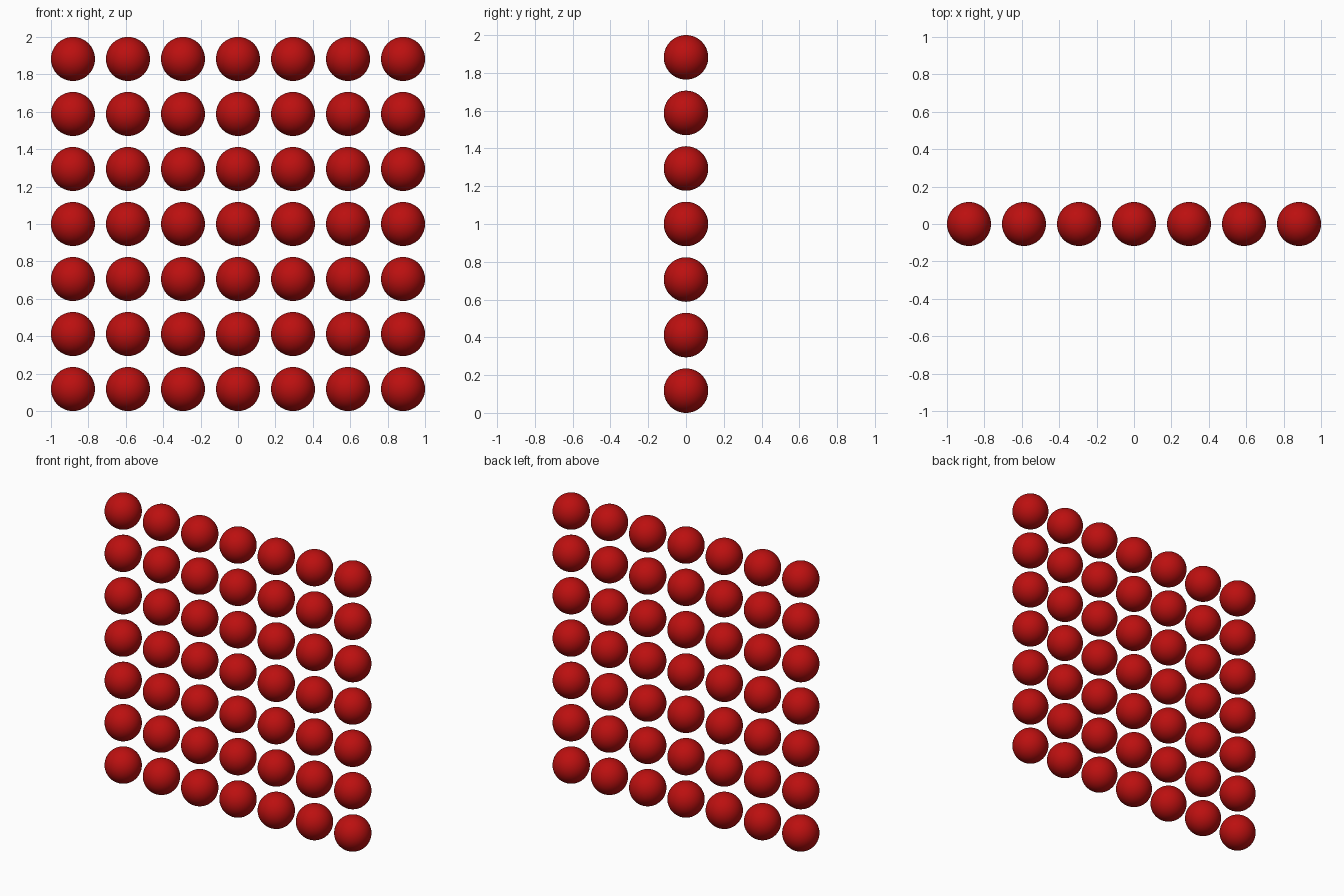
import bpy

if "Cube" in bpy.data.objects:
    bpy.data.objects.remove(bpy.data.objects["Cube"])

COUNT = 7
RADIUS = 2 / 17          # overall width is 17 radii
STEP = 2.5 * RADIUS

red = bpy.data.materials.new("red")
red.diffuse_color = (0.5, 0.005, 0.005, 1)
red.use_nodes = True
red.node_tree.nodes["Principled BSDF"].inputs["Base Color"].default_value = red.diffuse_color

# One smooth ball, shared by the whole grid
bpy.ops.mesh.primitive_uv_sphere_add(segments=64, ring_count=32, radius=RADIUS)
ball = bpy.context.object
bpy.ops.object.shade_smooth()
ball.data.name = "ball"
ball.data.materials.append(red)

# Upright wall of balls, row by row from the ground
for row in range(COUNT):
    for col in range(COUNT):
        if row or col:
            part = bpy.data.objects.new("ball", ball.data)
            bpy.context.collection.objects.link(part)
        else:
            part = ball
        part.name = f"ball_row{row + 1}_column{col + 1}"
        part.location = ((col - (COUNT - 1) / 2) * STEP, 0, RADIUS + row * STEP)
